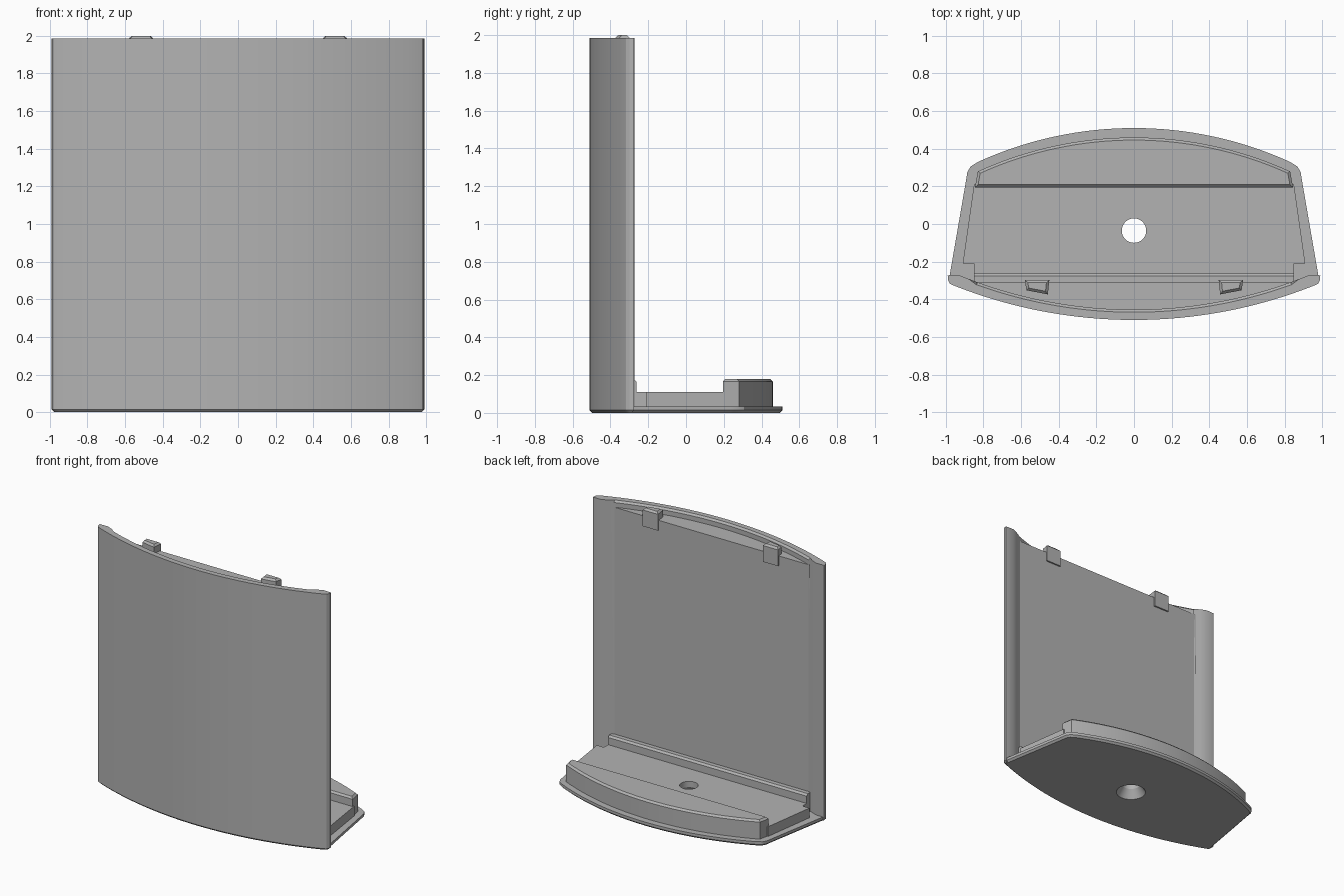
import bpy, bmesh, math

cube = bpy.data.objects.get("Cube")
if cube:
    bpy.data.objects.remove(cube, do_unlink=True)

grey = bpy.data.materials.new("plain grey")
grey.use_nodes = True
grey.diffuse_color = (0.45, 0.45, 0.45, 1)
grey.node_tree.nodes["Principled BSDF"].inputs["Base Color"].default_value = grey.diffuse_color


def arc(apex, radius, half, side, steps=32):
    """Shallow arc from -half to +half; side -1 bulges to the front, +1 to the back."""
    xs = [half * (2 * i / steps - 1) for i in range(steps + 1)]
    return [(x, apex - side * (radius - math.sqrt(radius ** 2 - x * x))) for x in xs]


def mirrored(half):
    """Close a half outline given on +x by adding its mirror image."""
    return half + [(-x, y) for x, y in reversed(half)]


def prism(name, outline, z0, z1, chamfer=0, rule=None):
    """Extrude an outline upwards and chamfer the edges chosen by rule."""
    bm = bmesh.new()
    face = bm.faces.new([bm.verts.new((x, y, z0)) for x, y in outline])
    ext = bmesh.ops.extrude_face_region(bm, geom=[face])
    for v in ext["geom"]:
        if isinstance(v, bmesh.types.BMVert):
            v.co.z = z1
    bmesh.ops.recalc_face_normals(bm, faces=bm.faces)
    if chamfer:
        edges = [e for e in bm.edges if all(rule(v.co) for v in e.verts)]
        bmesh.ops.bevel(bm, geom=edges, offset=chamfer, segments=1, affect='EDGES')
    mesh = bpy.data.meshes.new(name)
    bm.to_mesh(mesh)
    bm.free()
    mesh.materials.append(grey)
    obj = bpy.data.objects.new(name, mesh)
    bpy.context.collection.objects.link(obj)
    return obj


def smooth(obj):
    bpy.ops.object.select_all(action='DESELECT')
    obj.select_set(True)
    bpy.context.view_layer.objects.active = obj
    bpy.ops.object.shade_smooth_by_angle(angle=math.radians(25))


BASE_TOP, SLAB_TOP, BLOCK_TOP = 0.035, 0.11, 0.18
WALL_TOP, FLOOR_TOP = 1.985, 1.935

# Shared front curve with rounded ends
front = arc(-0.51, 2.6, 0.955, -1)
right_end = [(0.978, -0.317), (0.988, -0.30), (0.99, -0.275)]
left_end = [(-x, y) for x, y in reversed(right_end)]

# Base plate with a chamfered underside
back_corner = [(0.98, -0.275), (0.892, 0.235), (0.886, 0.275), (0.868, 0.306)]
back = arc(0.51, 2.0, 0.83, 1)[::-1]
base = prism("base_plate",
             left_end + front + right_end + back_corner + back
             + [(-x, y) for x, y in reversed(back_corner)],
             0, BASE_TOP, 0.014, lambda c: c.z < 0.001)

# Raised slab, narrowed beside the front wall
slab = prism("base_slab", mirrored([(0.85, -0.32), (0.85, -0.21), (0.91, -0.21), (0.85, 0.21)]),
             BASE_TOP - 0.005, SLAB_TOP)

# Curved block at the back of the base
block = prism("back_block", [(-0.845, 0.195)] + arc(0.46, 2.0, 0.83, 1) + [(0.845, 0.195)],
              BASE_TOP - 0.005, BLOCK_TOP, 0.014, lambda c: c.z > BLOCK_TOP - 0.001)

# Low ridge at the foot of the wall
ridge = prism("front_ridge", mirrored([(0.85, -0.32), (0.85, -0.262)]),
              BASE_TOP, BLOCK_TOP, 0.014,
              lambda c: c.z > BLOCK_TOP - 0.001 and c.y > -0.3)

# Curved outer shell, chamfered along its inner upper rim
inner = arc(-0.455, 2.45, 0.925, -1, 40)[::-1]
shell = prism("front_shell", left_end + front + right_end + inner, BASE_TOP, WALL_TOP, 0.014,
              lambda c: c.z > WALL_TOP - 0.001 and abs(c.x) < 0.84
              and abs(c.y + 0.455 - (2.45 - math.sqrt(2.45 ** 2 - c.x ** 2))) < 0.002)

# Flat inner wall filling the curve, recessed below the rim
fill = prism("inner_wall", arc(-0.46, 2.45, 0.845, -1), BASE_TOP, FLOOR_TOP)

# Countersunk screw hole through the base
bpy.ops.mesh.primitive_cone_add(vertices=32, radius1=0.11, radius2=0.065, depth=0.07,
                                location=(0, -0.035, 0.03))
sink = bpy.context.object
bpy.ops.mesh.primitive_cylinder_add(vertices=32, radius=0.065, depth=0.4, location=(0, -0.035, 0.1))
bore = bpy.context.object
for cutter in (sink, bore):
    cutter.data.materials.append(grey)
    cutter.hide_render = True
    for part in (base, slab):
        bpy.context.view_layer.objects.active = part
        mod = part.modifiers.new("hole", 'BOOLEAN')
        mod.operation, mod.solver, mod.object = 'DIFFERENCE', 'EXACT', cutter
        bpy.ops.object.modifier_apply(modifier=mod.name)
for cutter in (sink, bore):
    bpy.data.objects.remove(cutter, do_unlink=True)

# Pair of snap clips on the upper edge
for name, s in (("left_clip", 1), ("right_clip", -1)):
    outline = [(s * 0.45, -0.298), (s * 0.58, -0.298), (s * 0.572, -0.352), (s * 0.458, -0.374)]
    prism(name, outline, 1.86, 2.0, 0.014, lambda c: c.z > 1.999 and c.z < 2.1)

for obj in (base, slab, block, shell, fill):
    smooth(obj)
